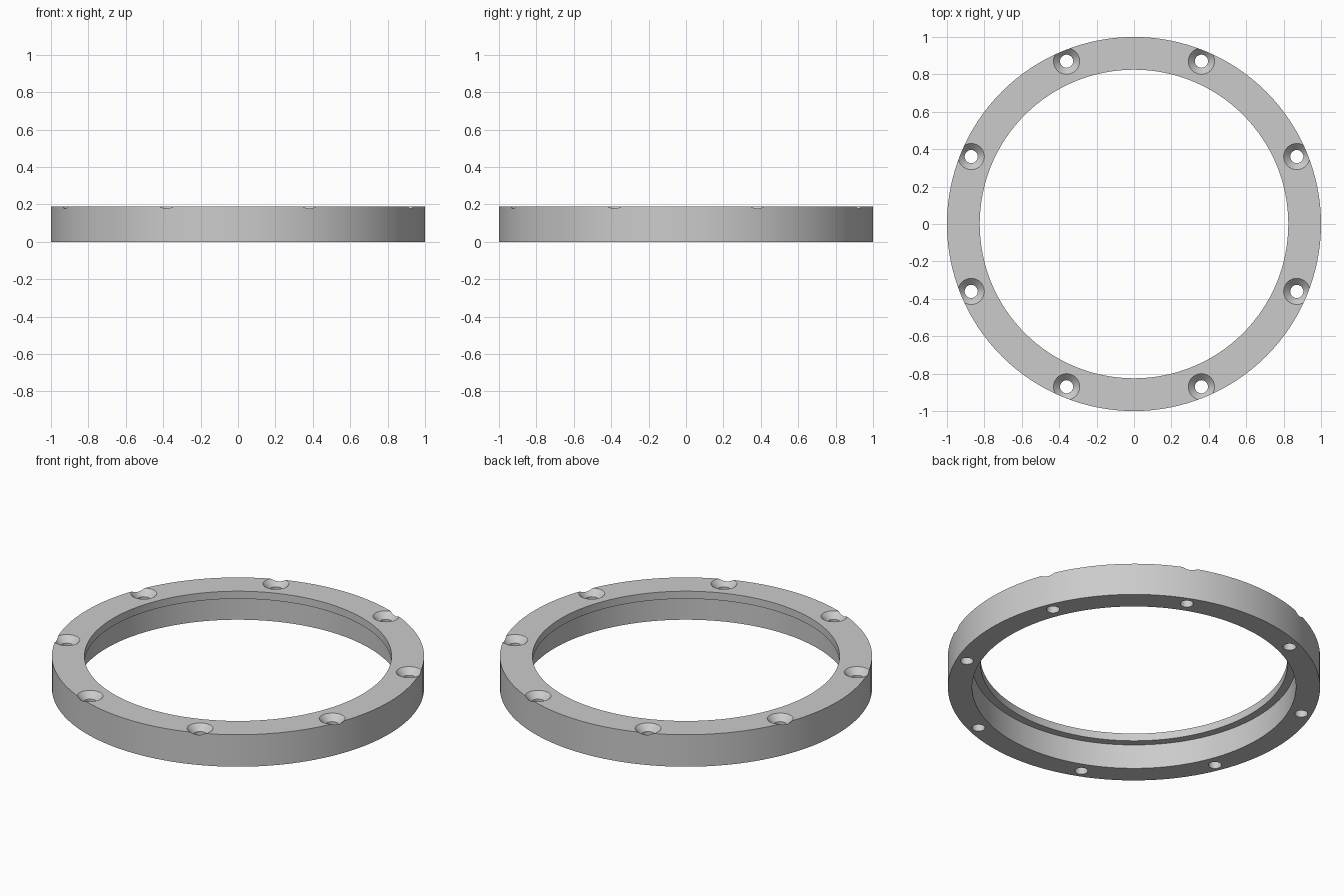
import bpy, bmesh, math

cube = bpy.data.objects.get("Cube")
if cube:
    bpy.data.objects.remove(cube, do_unlink=True)

HEIGHT = 0.19
HOLE_CIRCLE = 0.942
HOLE_R, SINK_R = 0.035, 0.07

metal = bpy.data.materials.new("light_grey")
metal.use_nodes = True
grey = (0.6, 0.6, 0.6, 1)
metal.diffuse_color = grey
metal.node_tree.nodes["Principled BSDF"].inputs["Base Color"].default_value = grey


def lathe(bm, profile, steps, centre=(0, 0), closed=True):
    """Revolve (radius, height) points about a vertical axis."""
    rings = []
    for r, z in profile:
        rings.append([bm.verts.new((centre[0] + r * math.cos(math.tau * i / steps),
                                    centre[1] + r * math.sin(math.tau * i / steps), z))
                      for i in range(steps)])
    pairs = list(zip(rings, rings[1:]))
    if closed:
        pairs.append((rings[-1], rings[0]))
    for a, b in pairs:
        for i in range(steps):
            j = (i + 1) % steps
            bm.faces.new((a[i], a[j], b[j], b[i]))
    if not closed:
        bm.faces.new(rings[0])
        bm.faces.new(rings[-1])


def make_object(name, bm):
    bmesh.ops.recalc_face_normals(bm, faces=bm.faces)
    mesh = bpy.data.meshes.new(name)
    bm.to_mesh(mesh)
    bm.free()
    mesh.materials.append(metal)
    obj = bpy.data.objects.new(name, mesh)
    bpy.context.collection.objects.link(obj)
    return obj


# Ring with an inner lip at the top
bm = bmesh.new()
lathe(bm, [(0.87, 0), (1, 0), (1, HEIGHT), (0.825, HEIGHT),
           (0.825, 0.145), (0.87, 0.145)], 128)
ring = make_object("flange_ring", bm)

# Countersunk screw holes, evenly spaced
bm = bmesh.new()
margin = 0.02
for k in range(8):
    a = math.tau * (k + 0.5) / 8
    lathe(bm, [(HOLE_R, -margin), (HOLE_R, HEIGHT - (SINK_R - HOLE_R)),
               (SINK_R + margin, HEIGHT + margin)], 40,
          (HOLE_CIRCLE * math.cos(a), HOLE_CIRCLE * math.sin(a)), closed=False)
cutter = make_object("screw_hole_cutter", bm)
cutter.hide_render = True

cut = ring.modifiers.new("screw_holes", 'BOOLEAN')
cut.operation = 'DIFFERENCE'
cut.solver = 'EXACT'
cut.object = cutter

bpy.ops.object.select_all(action='DESELECT')
ring.select_set(True)
bpy.context.view_layer.objects.active = ring
bpy.ops.object.modifier_apply(modifier=cut.name)
bpy.data.objects.remove(cutter, do_unlink=True)
bpy.ops.object.shade_smooth_by_angle(angle=math.radians(30))
